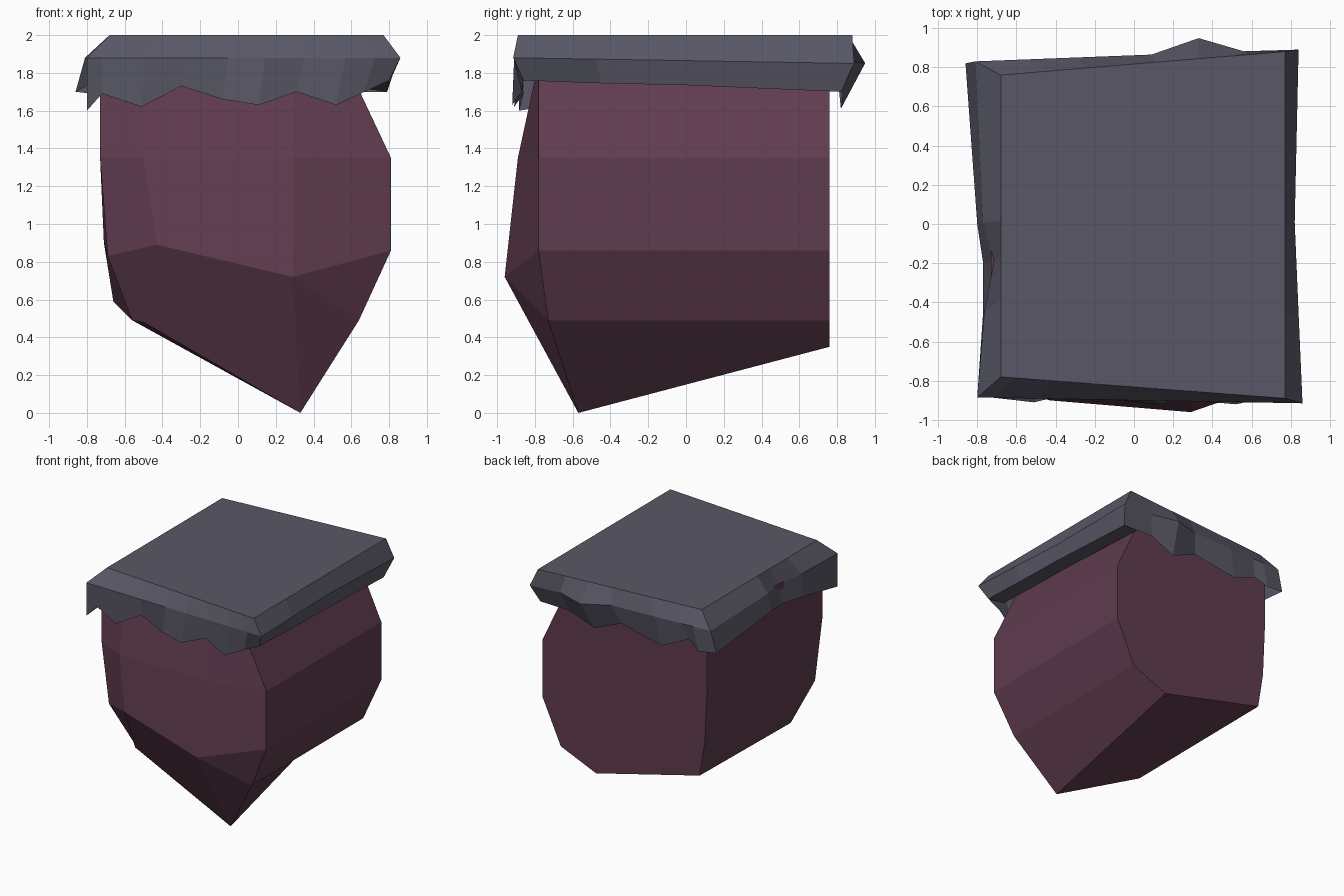
import bpy, bmesh
from mathutils import Vector

if "Cube" in bpy.data.objects:
    bpy.data.objects.remove(bpy.data.objects["Cube"])


def material(name, rgb):
    m = bpy.data.materials.new(name)
    m.diffuse_color = (*rgb, 1)
    m.use_nodes = True
    m.node_tree.nodes["Principled BSDF"].inputs["Base Color"].default_value = m.diffuse_color
    return m


def finish(name, bm, mat):
    bmesh.ops.remove_doubles(bm, verts=bm.verts, dist=0.0005)
    bmesh.ops.recalc_face_normals(bm, faces=bm.faces)
    me = bpy.data.meshes.new(name)
    bm.to_mesh(me)
    bm.free()
    me.materials.append(mat)
    ob = bpy.data.objects.new(name, me)
    bpy.context.collection.objects.link(ob)


maroon = material("dark maroon", (0.117, 0.045, 0.078))
grey = material("slate grey", (0.098, 0.096, 0.132))

# Body: back outline joined to a front rim, closed by a faceted bulge
bm = bmesh.new()
back = [bm.verts.new((x, 0.76, z)) for x, z in [
    (.57, 1.86), (.81, 1.35), (.81, .86), (.64, .49), (.31, .35),
    (-.66, .59), (-.71, .90), (-.73, 1.35), (-.73, 1.86)]]
rim = [bm.verts.new(p) for p in [
    (.57, -.78, 1.86), (.81, -.78, 1.35), (.81, -.78, .86), (.64, -.73, .49),
    (.33, -.57, 0), (-.56, -.60, .49), (-.69, -.74, .83), (-.73, -.78, 1.35),
    (-.73, -.78, 1.86)]]
n = len(rim)
for i in range(n):
    j = (i + 1) % n
    bm.faces.new((rim[i], rim[j], back[j], back[i]))
bm.faces.new(back)
bulge = [bm.verts.new(p) for p in [
    (.30, -.78, 1.86), (.30, -.89, 1.35), (.29, -.96, .72),
    (-.43, -.90, .89), (-.50, -.87, 1.35), (-.50, -.78, 1.86),
    (-.50, -.66, .48)]]
a, b, c, d, e, f, g = bulge
for face in [(rim[0], rim[1], b, a), (rim[1], rim[2], c, b),
             (rim[2], rim[3], c), (rim[3], rim[4], c), (c, rim[4], g, d),
             (g, rim[4], rim[5]), (d, g, rim[5], rim[6]),
             (d, rim[6], rim[7], e), (e, rim[7], rim[8], f),
             (a, b, e, f), (b, c, d, e)]:
    bm.faces.new(face)
finish("body", bm, maroon)

# Cloth cover: flat top, sloping border and a draped ragged hem
bm = bmesh.new()
fl, fr = (-.68, -.78, 2), (.77, -.89, 2)
br, bl = (.77, .88, 2), (-.68, .76, 2)


def sample(line, t, axis):
    """Point on a polyline at fraction t of its span along one axis."""
    line = [Vector(p) for p in line]
    u = line[0][axis] + t * (line[-1][axis] - line[0][axis])
    for p, q in zip(line, line[1:]):
        k = (u - p[axis]) / (q[axis] - p[axis])
        if k <= 1.0001:
            return p.lerp(q, k)
    return line[-1]


def drape(top, border, hem, axis, tuck=None):
    rows = []
    for h in hem:
        t = (h[axis] - hem[0][axis]) / (hem[-1][axis] - hem[0][axis])
        col = [sample(top, t, axis), sample(border, t, axis), Vector(h)]
        if tuck:
            col.append(Vector((tuck, h[1], h[2] + .02)))
        rows.append([bm.verts.new(p) for p in col])
    for p, q in zip(rows, rows[1:]):
        for k in range(len(p) - 1):
            bm.faces.new((p[k], p[k + 1], q[k + 1], q[k]))


bm.faces.new([bm.verts.new(p) for p in (fl, fr, br, bl)])
# front hem
drape((fl, fr), [(-.80, -.885, 1.88), (.86, -.915, 1.88)], [
    (-.80, -.885, 1.60), (-.72, -.86, 1.69), (-.51, -.91, 1.62),
    (-.30, -.86, 1.73), (-.08, -.90, 1.66), (.11, -.92, 1.63),
    (.31, -.87, 1.70), (.52, -.92, 1.63), (.67, -.87, 1.70),
    (.80, -.86, 1.76)], 0)
# right hem, tucked in under the edge
drape((fr, br), [(.86, -.915, 1.88), (.82, 0, 1.865), (.84, .89, 1.85)], [
    (.80, -.86, 1.76), (.80, -.45, 1.745), (.80, 0, 1.735),
    (.79, .82, 1.70)], 1, tuck=.64)
# back hem
drape((br, bl), [(.84, .89, 1.85), (.51, .88, 1.86), (.30, .96, 1.85),
                 (.10, .865, 1.87), (-.81, .83, 1.88)], [
    (.79, .82, 1.70), (.51, .83, 1.70), (.28, .82, 1.61), (.04, .81, 1.71),
    (-.35, .83, 1.635), (-.59, .80, 1.74), (-.70, .83, 1.68),
    (-.86, .82, 1.70)], 0)
# left hem, pinched where the body shows through
drape((bl, fl), [(-.81, .83, 1.88), (-.77, 0, 1.87), (-.715, -.2, 1.85),
                 (-.76, -.4, 1.86), (-.80, -.885, 1.88)], [
    (-.86, .82, 1.70), (-.80, 0, 1.73), (-.77, -.2, 1.71),
    (-.77, -.45, 1.67), (-.80, -.885, 1.60)], 1)
finish("cloth_cover", bm, grey)
